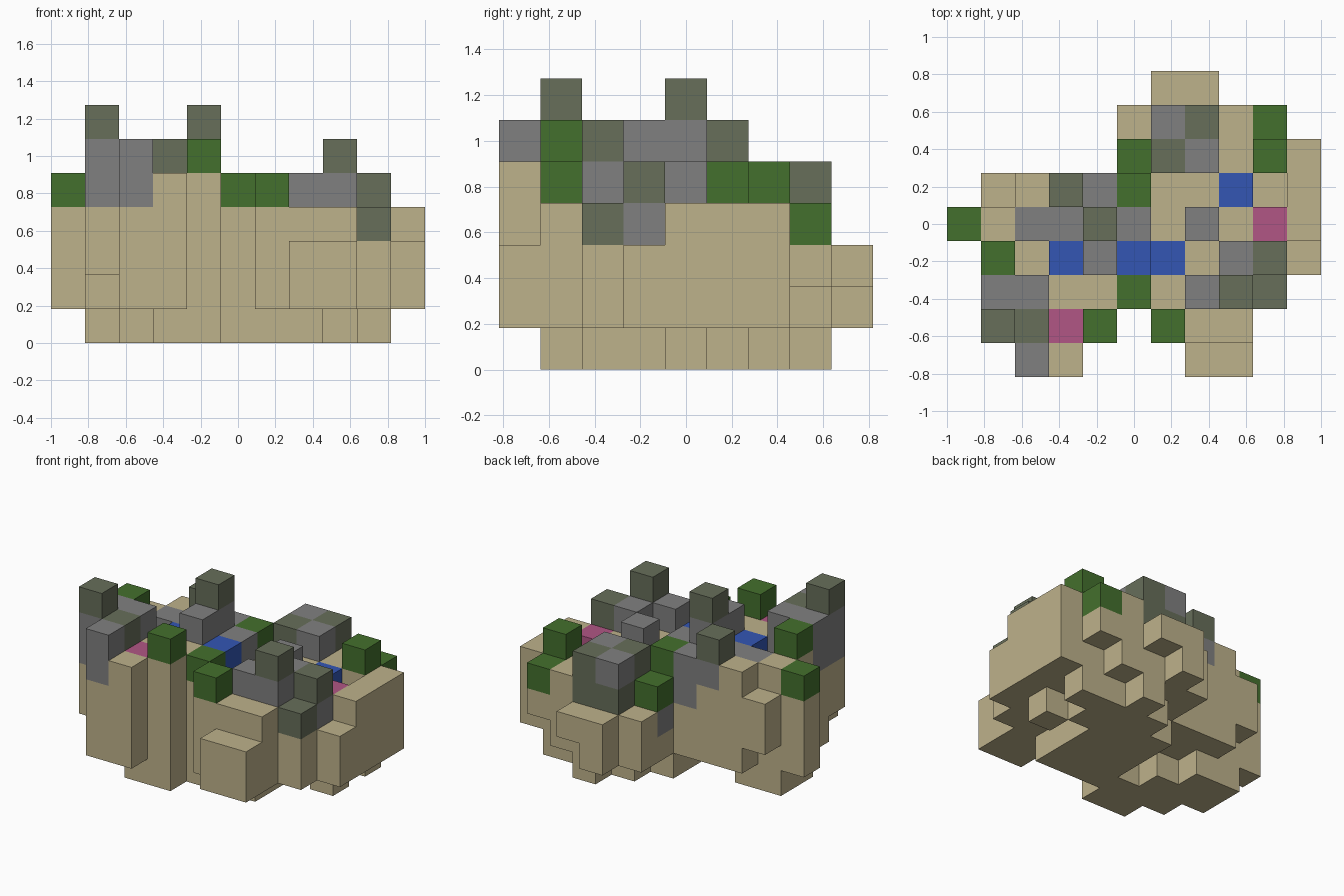
import bpy, bmesh
from mathutils import Vector

if "Cube" in bpy.data.objects:
    bpy.data.objects.remove(bpy.data.objects["Cube"])

CELL = 2 / 11
KINDS = {
    "t": ("sand_ground", "sand", "beb28b"),
    "s": ("stone_blocks", "grey stone", "808080"),
    "m": ("mossy_stone_blocks", "mossy stone", "676e5a"),
    "g": ("bushes", "leaf green", "44702d"),
    "w": ("water_blocks", "water blue", "3356b4"),
    "p": ("flower_blocks", "flower pink", "b15685"),
}

# Plan maps, back row first: colour of the top block, height (a = one block),
# and underside (o = on the floor, - = one block up, ^ = two blocks up)
TOPS = """
......tt...
.....tsmtg.
.....gmstgt
.ttmsgttwtt
gtssmststpt
.gtwswwtsmt
.ssttgtsmm.
.mmpg.gtt..
..st...tt..
""".split()
HEIGHTS = """
......cc...
.....ceedd.
.....deeded
.defeedddcd
eeeegededdd
.fdefeddeec
.ffeeedefd.
.gfef.edd..
..fe...cc..
""".split()
UNDERSIDES = """
......-^...
.....--o-^.
.....-oooo-
.^---oooo--
-oo--ooo-o-
.ooo-ooo---
.-oooooo--.
.^-oo.---..
..--...--..
""".split()

# Blocks below the top one that are not sand, from the top down
BELOW = {(1, 1): "ss", (1, 2): "s", (2, 0): "s", (2, 1): "s", (2, 2): "s",
         (4, 4): "s", (4, 3): "s", (8, 2): "s", (9, 3): "s", (7, 7): "m",
         (6, 7): "m", (5, 6): "s", (4, 5): "s", (3, 5): "s"}

# Stack the blocks
blocks = {}
rows = len(TOPS)
for r in range(rows):
    y = rows - 1 - r
    for x, kind in enumerate(TOPS[r]):
        if kind == ".":
            continue
        top = ord(HEIGHTS[r][x]) - ord("a")
        stack = kind + BELOW.get((x, y), "")
        for z in range("o-^".index(UNDERSIDES[r][x]), top + 1):
            depth = top - z
            blocks[x, y, z] = stack[depth] if depth < len(stack) else "t"


def linear(hex_pair):
    c = int(hex_pair, 16) / 255
    return ((c + 0.055) / 1.055) ** 2.4


def make_material(name, code):
    colour = [linear(code[i:i + 2]) for i in (0, 2, 4)] + [1]
    mat = bpy.data.materials.new(name)
    mat.use_nodes = True
    mat.diffuse_color = colour
    mat.node_tree.nodes["Principled BSDF"].inputs["Base Color"].default_value = colour
    return mat


def to_world(p):
    return Vector((p.x - 5.5, p.y - 4.5, p.z)) * CELL


def add_side(bm, cell, axis, sign):
    """One exposed square side of a block."""
    n = Vector((0, 0, 0))
    n[axis] = sign
    u = Vector((0, 0, 0))
    u[(axis + 1) % 3] = 0.5
    v = n.cross(u)
    mid = Vector(cell) + Vector((0.5, 0.5, 0.5)) + n / 2
    corners = (mid - u - v, mid + u - v, mid + u + v, mid - u + v)
    bm.faces.new([bm.verts.new(to_world(c)) for c in corners])


# One flat-faced object per kind of block, only outer sides kept
for kind, (part, mat_name, code) in KINDS.items():
    bm = bmesh.new()
    for cell, k in blocks.items():
        if k != kind:
            continue
        for axis in range(3):
            for sign in (-1, 1):
                beside = list(cell)
                beside[axis] += sign
                if tuple(beside) not in blocks:
                    add_side(bm, cell, axis, sign)
    bmesh.ops.remove_doubles(bm, verts=bm.verts[:], dist=CELL / 100)
    mesh = bpy.data.meshes.new(part)
    bm.to_mesh(mesh)
    bm.free()
    mesh.materials.append(make_material(mat_name, code))
    bpy.context.collection.objects.link(bpy.data.objects.new(part, mesh))
